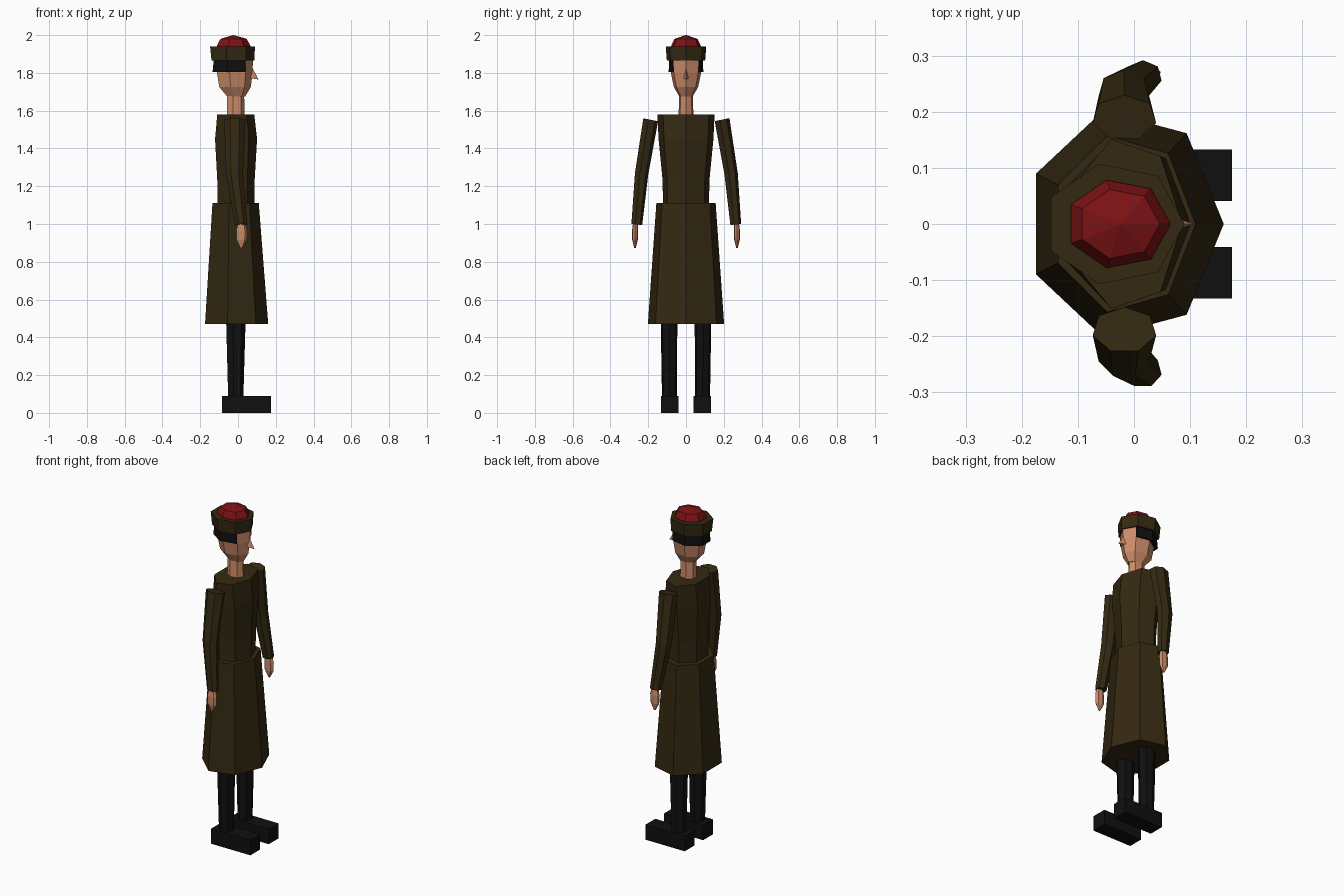
import bpy, bmesh, math

if "Cube" in bpy.data.objects:
    bpy.data.objects.remove(bpy.data.objects["Cube"])


def material(name, rgb):
    m = bpy.data.materials.new(name)
    m.diffuse_color = (*rgb, 1)
    m.use_nodes = True
    m.node_tree.nodes["Principled BSDF"].inputs["Base Color"].default_value = m.diffuse_color
    return m


BROWN = material("dark brown wool", (0.034, 0.022, 0.006))
RED = material("deep red", (0.20, 0.006, 0.007))
SKIN = material("skin", (0.60, 0.26, 0.14))
BLACK = material("black", (0.005, 0.005, 0.0055))


def finish(name, bm, mat):
    bmesh.ops.recalc_face_normals(bm, faces=bm.faces[:])
    me = bpy.data.meshes.new(name)
    bm.to_mesh(me)
    bm.free()
    me.materials.append(mat)
    ob = bpy.data.objects.new(name, me)
    bpy.context.collection.objects.link(ob)
    return ob


def loft(name, rings, mat, phase=0.0, n=7):
    """Closed seven-sided loft; ring = (cx, cy, z, rx, ry[, z slope along y])."""
    bm = bmesh.new()
    loops = []
    for cx, cy, z, rx, ry, *slope in rings:
        k = slope[0] if slope else 0
        loop = []
        for i in range(n):
            a = phase + 2 * math.pi * i / n
            dy = ry * math.sin(a)
            loop.append(bm.verts.new((cx + rx * math.cos(a), cy + dy, z + k * dy)))
        loops.append(loop)
    for lo, hi in zip(loops, loops[1:]):
        for i in range(n):
            j = (i + 1) % n
            bm.faces.new((lo[i], lo[j], hi[j], hi[i]))
    bm.faces.new(loops[0])
    bm.faces.new(loops[-1])
    return finish(name, bm, mat)


def box(name, lo, hi, mat):
    bm = bmesh.new()
    bmesh.ops.create_cube(bm, size=1)
    for v in bm.verts:
        v.co = [(a + b) / 2 + c * (b - a) for a, b, c in zip(lo, hi, v.co)]
    return finish(name, bm, mat)


# Coat
loft("coat_skirt", [(-0.016, 0, 0.47, 0.176, 0.207),
                    (-0.019, 0, 1.11, 0.129, 0.161)], BROWN)
loft("coat_body", [(-0.016, 0, 1.08, 0.103, 0.125),
                   (-0.016, 0, 1.23, 0.104, 0.127),
                   (-0.016, 0, 1.45, 0.117, 0.149),
                   (-0.017, 0, 1.58, 0.103, 0.155)], BROWN)

# Limbs
for s, side in ((1, "left"), (-1, "right")):
    loft(side + "_sleeve", [(0.016, s * 0.262, 0.997, 0.034, 0.030, s * 0.09),
                            (-0.018, s * 0.237, 1.265, 0.046, 0.037, s * 0.12),
                            (-0.017, s * 0.189, 1.552, 0.058, 0.041, s * 0.2)],
         BROWN, phase=math.pi / 2)
    loft(side + "_hand", [(0.018, s * 0.270, 0.872, 0.006, 0.004),
                          (0.018, s * 0.270, 0.915, 0.028, 0.015),
                          (0.018, s * 0.270, 0.965, 0.030, 0.016),
                          (0.018, s * 0.268, 1.005, 0.020, 0.013)], SKIN)
    loft(side + "_leg", [(-0.014, s * 0.088, 0.07, 0.042, 0.040),
                         (-0.014, s * 0.090, 0.55, 0.056, 0.046)], BLACK)
    box(side + "_boot", (-0.085, s * 0.087 - 0.046, 0),
        (0.175, s * 0.087 + 0.046, 0.09), BLACK)

# Neck, head and nose
loft("neck", [(-0.014, 0, 1.56, 0.050, 0.041),
              (-0.016, 0, 1.70, 0.048, 0.036)], SKIN)
loft("head", [(-0.012, 0, 1.675, 0.050, 0.036),
              (-0.020, 0, 1.725, 0.088, 0.066),
              (-0.022, 0, 1.80, 0.099, 0.082),
              (-0.022, 0, 1.90, 0.102, 0.085)], SKIN)
bm = bmesh.new()
nose = [bm.verts.new(p) for p in ((0.072, 0, 1.835), (0.066, 0.013, 1.772),
                                  (0.066, -0.013, 1.772), (0.109, 0, 1.765))]
for f in ((0, 1, 2), (0, 1, 3), (1, 2, 3), (2, 0, 3)):
    bm.faces.new([nose[i] for i in f])
finish("nose", bm, SKIN)

# Hair: wraps the back and sides, cut off in front of the ears
hair = loft("hair", [(-0.032, 0, 1.805, 0.114, 0.094),
                     (-0.030, 0, 1.88, 0.108, 0.092)], BLACK)
bm = bmesh.new()
bm.from_mesh(hair.data)
cut = bmesh.ops.bisect_plane(bm, geom=bm.verts[:] + bm.edges[:] + bm.faces[:],
                             plane_co=(0.04, 0, 0), plane_no=(1, 0, 0), clear_outer=True)
bmesh.ops.holes_fill(bm, edges=[e for e in bm.edges if e.is_boundary])
bm.to_mesh(hair.data)
bm.free()

# Hat
loft("hat_band", [(-0.033, 0, 1.865, 0.119, 0.104),
                  (-0.035, 0, 1.94, 0.125, 0.110)], BROWN)
loft("hat_crown", [(-0.028, 0, 1.93, 0.094, 0.081),
                   (-0.028, 0, 1.945, 0.093, 0.080),
                   (-0.027, 0, 1.98, 0.073, 0.063),
                   (-0.025, 0, 2.0, 0.002, 0.002)], RED)
